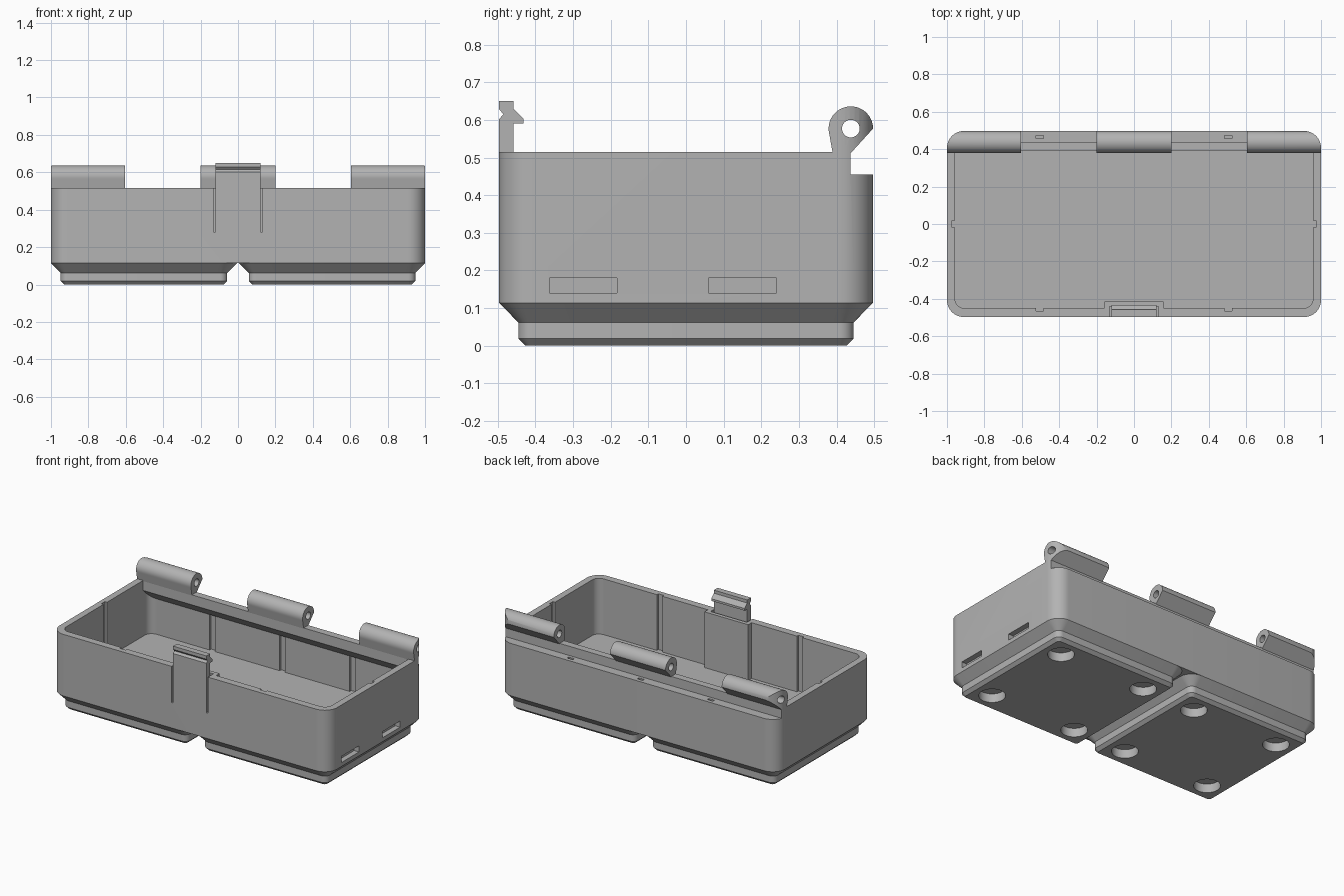
import bpy, bmesh, math

cube = bpy.data.objects.get("Cube")
if cube:
    bpy.data.objects.remove(cube, do_unlink=True)

grey = bpy.data.materials.new("plain grey")
grey.use_nodes = True
grey.diffuse_color = (0.45, 0.45, 0.45, 1)
grey.node_tree.nodes["Principled BSDF"].inputs["Base Color"].default_value = (0.45, 0.45, 0.45, 1)


def loft(name, rings):
    """Skin a stack of equal-length point loops and cap both ends."""
    bm = bmesh.new()
    loops = [[bm.verts.new(p) for p in ring] for ring in rings]
    n = len(loops[0])
    for a, b in zip(loops, loops[1:]):
        for i in range(n):
            j = (i + 1) % n
            bm.faces.new((a[i], a[j], b[j], b[i]))
    bm.faces.new(loops[0][::-1])
    bm.faces.new(loops[-1])
    bmesh.ops.recalc_face_normals(bm, faces=bm.faces)
    mesh = bpy.data.meshes.new(name)
    bm.to_mesh(mesh)
    bm.free()
    mesh.materials.append(grey)
    obj = bpy.data.objects.new(name, mesh)
    bpy.context.collection.objects.link(obj)
    return obj


def rounded(x0, x1, y0, y1, r, z, steps=10):
    """Rounded rectangle loop at height z."""
    pts = []
    corners = ((x1 - r, y1 - r), (x0 + r, y1 - r), (x0 + r, y0 + r), (x1 - r, y0 + r))
    for k, (cx, cy) in enumerate(corners):
        for i in range(steps + 1):
            a = math.pi / 2 * (k + i / steps)
            pts.append((cx + r * math.cos(a), cy + r * math.sin(a), z))
    return pts


def box(name, x0, x1, y0, y1, z0, z1):
    return loft(name, [[(x0, y0, z), (x1, y0, z), (x1, y1, z), (x0, y1, z)] for z in (z0, z1)])


def along_x(name, profile, x0, x1):
    """Extrude a (y, z) profile along x."""
    return loft(name, [[(x, y, z) for y, z in profile] for x in (x0, x1)])


def circle(cy, cz, r, n=40):
    return [(cy + r * math.cos(2 * math.pi * i / n), cz + r * math.sin(2 * math.pi * i / n)) for i in range(n)]


def combine(obj, tool, operation="DIFFERENCE"):
    mod = obj.modifiers.new("cut", "BOOLEAN")
    mod.operation, mod.solver, mod.object = operation, "EXACT", tool
    bpy.context.view_layer.objects.active = obj
    bpy.ops.object.modifier_apply(modifier=mod.name)
    bpy.data.objects.remove(tool, do_unlink=True)


HX, HY = 1.0, 0.497              # outer half sizes
IX, IY0, IY1 = 0.957, -0.45, 0.457   # cavity limits
FLOOR, BASE, TOP, LEDGE = 0.152, 0.114, 0.515, 0.455


def outline(name, z0, z1):
    return loft(name, [rounded(-HX, HX, -HY, HY, 0.09, z) for z in (z0, z1)])


# Hollow bin with a thickened wall behind the latch
body = outline("bin_body", BASE, TOP)
combine(body, loft("cavity", [rounded(-IX, IX, IY0, IY1, 0.05, z) for z in (FLOOR, 0.8)]))
combine(body, box("latch_backing", -0.158, 0.158, -0.47, -0.415, 0.13, TOP), "UNION")
combine(body, box("latch_pocket", -0.131, 0.131, -0.6, -0.44, 0.28, 0.8))
combine(body, box("rear_step", -1.2, 1.2, 0.437, 0.7, LEDGE, 0.8))

# Divider grooves in the walls
for x in (-0.505, 0, 0.505):
    combine(body, box("rear_groove", x - 0.02, x + 0.02, 0.44, 0.473, FLOOR, 0.8))
    if x:
        combine(body, box("front_groove", x - 0.02, x + 0.02, -0.465, -0.43, FLOOR, 0.8))
for s in (-1, 1):
    xs = sorted((s * 0.94, s * 0.972))
    combine(body, box("end_groove", *xs, -0.019, 0.019, FLOOR, 0.8))

# Shallow slots low on the left end
for y in (-0.363, 0.06):
    combine(body, box("end_slot", 0.965, 1.1, y, y + 0.18, 0.14, 0.18))

# Rear lip that overhangs the cavity
lip = along_x("rear_lip", [(IY1, 0.383), (0.39, 0.45), (0.39, TOP), (0.437, TOP), (0.437, LEDGE), (IY1, LEDGE)],
              -0.97, 0.97)

# Latch tongue with hook and grip notch
latch = along_x("front_latch", [(-HY, 0.27), (-HY, 0.602), (-0.485, 0.615), (-HY, 0.629), (-HY, 0.65),
                                (-0.458, 0.65), (-0.458, 0.63), (-0.432, 0.604), (-0.432, 0.59),
                                (-0.458, 0.59), (-0.458, 0.27)], -0.12, 0.12)

# Hinge knuckles, trimmed to the rounded outline
parts = [body, lip, latch]
cy, cz, r = 0.438, 0.577, 0.059
arc = [(cy + r * math.cos(math.radians(a)), cz + r * math.sin(math.radians(a))) for a in range(0, 195, 6)]
for name, x0, x1 in (("right", -1.05, -0.605), ("middle", -0.2, 0.2), ("left", 0.605, 1.05)):
    knuckle = along_x(name + "_hinge_knuckle", arc + [(0.39, TOP - 0.004), (0.437, TOP - 0.004)], x0, x1)
    combine(knuckle, along_x("pin_hole", circle(cy, cz, 0.0235), -1.3, 1.3))
    combine(knuckle, outline("trim", 0.3, 0.8), "INTERSECT")
    parts.append(knuckle)

# Stepped feet with magnet holes
for name, cx in (("right", -0.503), ("left", 0.503)):
    levels = ((0, 0.426, 0.019), (0.019, 0.4455, 0.038), (0.062, 0.4455, 0.038), (BASE, HY, 0.09))
    foot = loft(name + "_foot", [rounded(cx - h, cx + h, -h, h, c, z) for z, h, c in levels])
    for sx in (-1, 1):
        for sy in (-1, 1):
            hole = [[(cx + sx * 0.311 + a, sy * 0.311 + b, z) for a, b in circle(0, 0, 0.078)]
                    for z in (-0.1, 0.057)]
            combine(foot, loft("magnet_hole", hole))
    parts.append(foot)

# Smooth the rounded surfaces, keep edges sharp
bpy.ops.object.select_all(action="DESELECT")
for obj in parts:
    obj.select_set(True)
bpy.context.view_layer.objects.active = body
bpy.ops.object.shade_smooth_by_angle(angle=math.radians(30))
